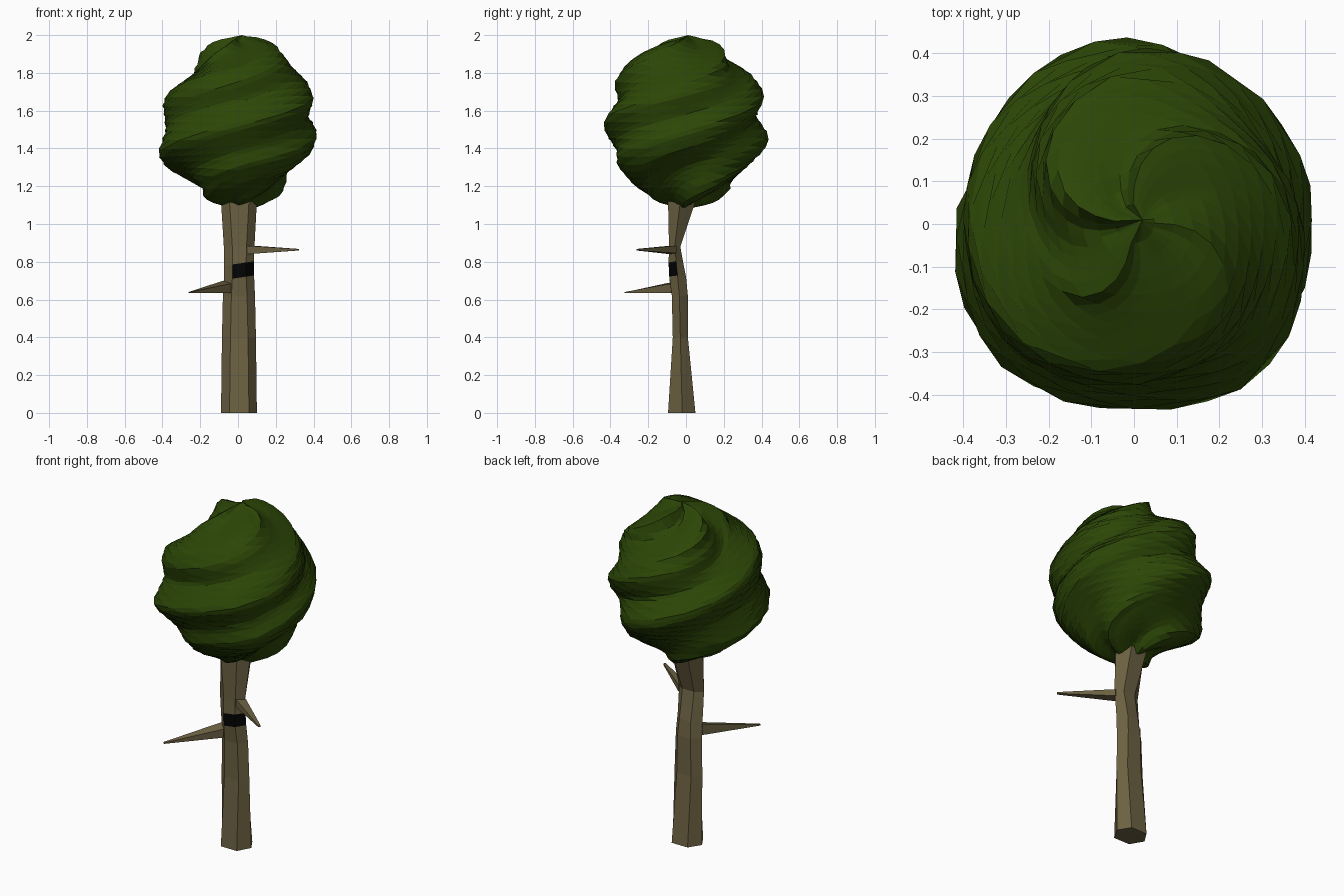
import bpy, bmesh
from math import sin, cos, asin, pi, atan2, hypot, radians

if "Cube" in bpy.data.objects:
    bpy.data.objects.remove(bpy.data.objects["Cube"])


def material(name, color):
    m = bpy.data.materials.new(name)
    m.diffuse_color = (*color, 1)
    m.use_nodes = True
    m.node_tree.nodes["Principled BSDF"].inputs["Base Color"].default_value = m.diffuse_color
    return m


bark = material("bark", (0.15, 0.12, 0.055))
black = material("black", (0.001, 0.001, 0.001))
green = material("leaves", (0.025, 0.062, 0.002))


def loft(name, rings, mats, start=None, end=None):
    """Skin a stack of equal-length rings; ends close to a point or a flat cap."""
    bm = bmesh.new()
    rows = [[bm.verts.new(p) for p in ring] for ring in rings]
    n = len(rows[0])
    for a, b in zip(rows, rows[1:]):
        for i in range(n):
            bm.faces.new((a[i], a[(i + 1) % n], b[(i + 1) % n], b[i]))
    for row, tip in ((rows[0], start), (rows[-1], end)):
        if tip is None:
            bm.faces.new(row)
        else:
            v = bm.verts.new(tip)
            for i in range(n):
                bm.faces.new((row[i], row[(i + 1) % n], v))
    bmesh.ops.recalc_face_normals(bm, faces=bm.faces)
    me = bpy.data.meshes.new(name)
    bm.to_mesh(me)
    bm.free()
    for m in mats:
        me.materials.append(m)
    ob = bpy.data.objects.new(name, me)
    bpy.context.collection.objects.link(ob)
    return ob


# Trunk: six-sided column; z, left, right, front, middle, back, slant
sections = [
    (0.00, -0.09, 0.10, -0.095, -0.02, 0.05, 0),
    (0.40, -0.085, 0.095, -0.07, -0.03, 0.01, 0),
    (0.62, -0.08, 0.09, -0.075, -0.035, 0.01, 0),
    (0.715, -0.075, 0.085, -0.088, -0.045, 0.00, 0.15),
    (0.79, -0.075, 0.085, -0.092, -0.052, -0.015, 0.15),
    (0.88, -0.075, 0.087, -0.09, -0.06, -0.03, 0),
    (1.12, -0.09, 0.10, -0.095, -0.03, 0.05, 0),
    (1.25, -0.09, 0.10, -0.095, -0.03, 0.05, 0),
]
rings = []
for z, l, r, f, m, b, s in sections:
    pts = [(l, m), (l + .045, f), (r - .042, f), (r, m), (r - .042, b), (l + .045, b)]
    rings.append([(x, y, z + s * x) for x, y in pts])
trunk = loft("trunk", rings, [bark, black])
# Dark mark on the front and front-right faces
for face in (1, 2):
    trunk.data.polygons[3 * 6 + face].material_index = 1

# Branches: tapered spikes from the two front corner faces
loft("right_branch", [
    [(0.045, -0.085, 0.84), (0.085, -0.05, 0.845), (0.085, -0.05, 0.885), (0.045, -0.085, 0.885)],
    [(0.316, -0.262, 0.86), (0.324, -0.252, 0.86), (0.324, -0.252, 0.868), (0.316, -0.262, 0.868)],
], [bark])
loft("left_branch", [
    [(-0.078, -0.04, 0.635), (-0.037, -0.08, 0.635), (-0.037, -0.08, 0.685), (-0.078, -0.04, 0.70)],
    [(-0.262, -0.318, 0.634), (-0.254, -0.326, 0.634), (-0.254, -0.326, 0.64), (-0.262, -0.318, 0.64)],
], [bark])

# Foliage: twisted ball whose three ridges spiral upward.
# Outlines (radius, height) toward +x, +y, -x, -y
CZ, POLE = 1.54, 0.45
outlines = [
    [(.13, 1.09), (.19, 1.14), (.22, 1.21), (.26, 1.3), (.4, 1.4), (.425, 1.48),
     (.37, 1.57), (.40, 1.68), (.37, 1.75), (.2, 1.92), (.1, 1.99)],
    [(.13, 1.1), (.2, 1.19), (.33, 1.31), (.43, 1.41), (.44, 1.46), (.37, 1.57),
     (.40, 1.64), (.415, 1.7), (.36, 1.78), (.16, 1.89), (.08, 1.99)],
    [(.1, 1.15), (.4, 1.32), (.425, 1.36), (.385, 1.5), (.4, 1.63), (.39, 1.67),
     (.23, 1.78), (.17, 1.88), (.05, 1.97)],
    [(.1, 1.1), (.27, 1.2), (.36, 1.3), (.365, 1.38), (.435, 1.5), (.44, 1.53),
     (.355, 1.65), (.38, 1.75), (.33, 1.83), (.1, 1.95)],
]
H = pi / 2
polar = [[(-H, POLE)] + [(atan2(z - CZ, r), hypot(r, z - CZ)) for r, z in o]
         + [(H, POLE)] for o in outlines]
climb = (.51, .48, .35, .37)        # ridge rise per quarter turn, in ball radii
bulge = (-0.03, -0.03, 0.04, 0.08)  # fullness of each quarter


def distance(k, e, shift):
    """Distance from the ball centre to outline k, moved along the spiral."""
    e = asin(max(-1, min(1, sin(e) + shift)))
    for (a, p), (b, q) in zip(polar[k], polar[k][1:]):
        if e <= b:
            return sin(b - a) / (sin(e - a) / q + sin(b - e) / p)
    return POLE


SEG, LAT = 32, 30
rows = []
for j in range(1, LAT):
    e = -H + pi * j / LAT
    fade = min(1, (H - abs(e)) / radians(20))
    row = []
    for i in range(SEG):
        t = (2 * pi * i / SEG + 3.6 * sin(e)) % (2 * pi)
        q, u = divmod(t / H, 1)
        q = int(q) % 4
        w = u * u * (3 - 2 * u)
        d = ((1 - w) * distance(q, e, -climb[q] * u * fade)
             + w * distance((q + 1) % 4, e, climb[q] * (1 - u) * fade))
        d *= 1 + bulge[q] * sin(pi * u) ** 2 * cos(e)
        row.append((d * cos(e) * cos(t), d * cos(e) * sin(t), CZ + d * sin(e)))
    rows.append(row)
loft("foliage", rows, [green], (0.04, -0.01, 1.08), (0.02, 0.01, 2.0))
